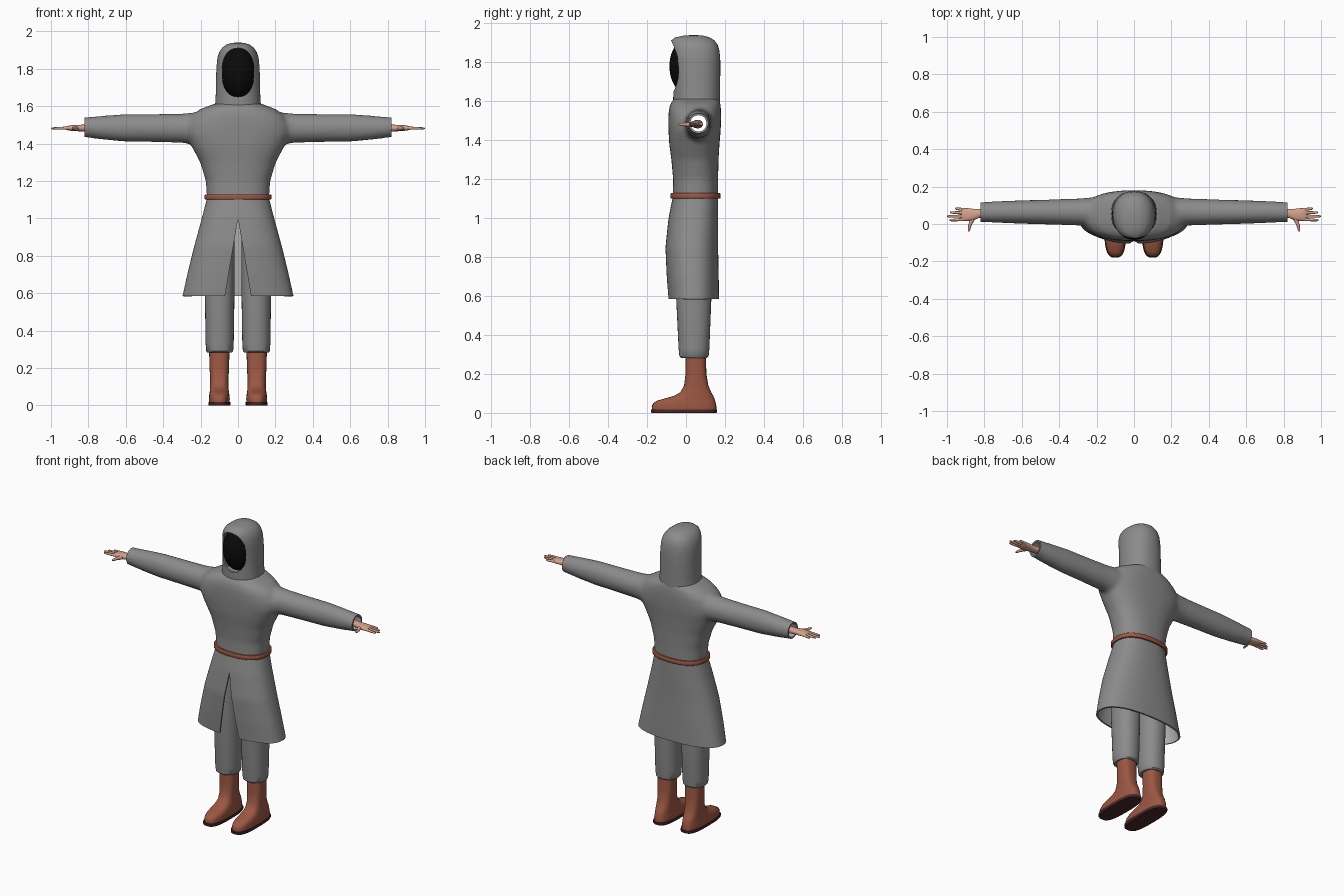
import bpy, bmesh, math
from mathutils import Vector

if "Cube" in bpy.data.objects:
    bpy.data.objects.remove(bpy.data.objects["Cube"])


def material(name, rgb):
    m = bpy.data.materials.new(name)
    m.diffuse_color = (*rgb, 1)
    m.use_nodes = True
    m.node_tree.nodes["Principled BSDF"].inputs["Base Color"].default_value = m.diffuse_color
    return m


GREY = material("grey cloth", (0.26, 0.26, 0.26))
LINING = material("light grey lining", (0.42, 0.42, 0.42))
LEATHER = material("red brown leather", (0.33, 0.095, 0.055))
SOLE = material("dark sole", (0.07, 0.02, 0.022))
SKIN = material("skin", (0.66, 0.36, 0.26))
BLACK = material("black", (0.003, 0.003, 0.003))


def loft(bm, axis, rings, n=2.0, seg=32):
    """Closed loft along an axis; ring = (position, centre u, centre v, radius u, radius v)."""
    loops = []
    for p, cu, cv, ru, rv in rings:
        loop = []
        for i in range(seg):
            a = 2 * math.pi * i / seg
            c, s = math.cos(a), math.sin(a)
            u = cu + ru * math.copysign(abs(c) ** (2 / n), c)
            v = cv + rv * math.copysign(abs(s) ** (2 / n), s)
            co = {"x": (p, u, v), "y": (u, p, v), "z": (u, v, p)}[axis]
            loop.append(bm.verts.new(co))
        loops.append(loop)
    faces = [bm.faces.new(loops[0]), bm.faces.new(loops[-1])]
    for a, b in zip(loops, loops[1:]):
        for i in range(seg):
            j = (i + 1) % seg
            faces.append(bm.faces.new((a[i], a[j], b[j], b[i])))
    bmesh.ops.recalc_face_normals(bm, faces=faces)


def upright(rows, x=0):
    """Rows (z, half width, y front, y back) to z-axis rings."""
    return [(z, x, (a + b) / 2, w, (b - a) / 2) for z, w, a, b in rows]


def make(name, bm, *mats):
    me = bpy.data.meshes.new(name)
    bm.to_mesh(me)
    bm.free()
    ob = bpy.data.objects.new(name, me)
    bpy.context.collection.objects.link(ob)
    for m in mats:
        me.materials.append(m)
    return ob


def bake(ob):
    dg = bpy.context.evaluated_depsgraph_get()
    me = bpy.data.meshes.new_from_object(ob.evaluated_get(dg))
    ob.modifiers.clear()
    ob.data = me


def finish(ob, mirror=False, angle=40):
    if mirror:
        ob.modifiers.new("mirror", "MIRROR")
    bake(ob)
    bpy.ops.object.select_all(action="DESELECT")
    ob.select_set(True)
    bpy.context.view_layer.objects.active = ob
    bpy.ops.object.shade_smooth_by_angle(angle=math.radians(angle))


def lofted(name, mat, axis, rings, n=2.0, seg=32, mirror=False, angle=40):
    bm = bmesh.new()
    loft(bm, axis, rings, n, seg)
    finish(make(name, bm, mat), mirror, angle)


# Tunic: body and sleeves fused into one smooth surface
bm = bmesh.new()
loft(bm, "z", upright([
    (0.54, 0.31, -0.09, 0.17), (0.59, 0.296, -0.092, 0.17), (0.70, 0.272, -0.10, 0.168),
    (0.85, 0.235, -0.106, 0.165), (1.0, 0.194, -0.09, 0.165), (1.11, 0.166, -0.068, 0.165),
    (1.2, 0.172, -0.066, 0.165), (1.3, 0.202, -0.075, 0.167), (1.38, 0.245, -0.086, 0.172),
    (1.45, 0.282, -0.09, 0.178), (1.5, 0.28, -0.091, 0.18), (1.55, 0.25, -0.089, 0.18),
    (1.585, 0.2, -0.081, 0.177), (1.615, 0.12, -0.062, 0.172)]), 2.4, 64)
for s in (1, -1):
    loft(bm, "x", [(s * x, 0.064, z, ry, rz) for x, z, ry, rz in [
        (0.15, 1.48, 0.085, 0.095), (0.3, 1.482, 0.072, 0.078), (0.45, 1.483, 0.067, 0.075),
        (0.6, 1.484, 0.063, 0.074), (0.72, 1.485, 0.058, 0.064), (0.82, 1.487, 0.053, 0.053),
        (0.87, 1.487, 0.051, 0.05)]], 2, 48)
tunic = make("tunic", bm, GREY, LINING)
rm = tunic.modifiers.new("fuse", "REMESH")
rm.mode = "VOXEL"
rm.voxel_size = 0.012
sm = tunic.modifiers.new("soften", "SMOOTH")
sm.factor = 0.5
sm.iterations = 8
bake(tunic)

# Open the hem and cuffs, cut the front slit, then give the cloth thickness
bm = bmesh.new()
bm.from_mesh(tunic.data)
for co, no in (((0, 0, 0.585), (0, 0, -1)), ((0.82, 0, 0), (1, 0, 0)), ((-0.82, 0, 0), (-1, 0, 0))):
    bmesh.ops.bisect_plane(bm, geom=bm.verts[:] + bm.edges[:] + bm.faces[:],
                           plane_co=co, plane_no=no, clear_outer=True)
for s in (1, -1):
    front = [f for f in bm.faces if f.calc_center_median().y < 0 and f.calc_center_median().z < 1.0]
    parts = {e for f in front for e in f.edges} | {v for f in front for v in f.verts}
    bmesh.ops.bisect_plane(bm, geom=front + list(parts), plane_co=(0, 0, 1.0), plane_no=(s, 0, 0.169))
slit = []
for f in bm.faces:
    c = f.calc_center_median()
    if c.y < 0 and abs(c.x) < 0.169 * (1.0 - c.z):
        slit.append(f)
bmesh.ops.delete(bm, geom=slit, context="FACES")
bm.to_mesh(tunic.data)
bm.free()
so = tunic.modifiers.new("thickness", "SOLIDIFY")
so.thickness = 0.01
so.offset = -1
so.material_offset = 1
finish(tunic, angle=50)

# Hood with an oval face opening
bm = bmesh.new()
loft(bm, "z", upright([
    (1.57, 0.126, -0.062, 0.175), (1.61, 0.122, -0.066, 0.175), (1.66, 0.119, -0.064, 0.175),
    (1.74, 0.118, -0.066, 0.176), (1.81, 0.115, -0.074, 0.176), (1.86, 0.110, -0.08, 0.172),
    (1.89, 0.100, -0.08, 0.163), (1.912, 0.085, -0.076, 0.147), (1.928, 0.064, -0.056, 0.122),
    (1.937, 0.038, -0.015, 0.09), (1.94, 0.012, 0.025, 0.055)]), 2.25, 48)
hood = make("hood", bm, GREY)
so = hood.modifiers.new("thickness", "SOLIDIFY")
so.thickness = 0.012
so.offset = -1
bm = bmesh.new()
loft(bm, "y", [(-0.3, 0, 1.78, 0.086, 0.13), (0.02, 0, 1.78, 0.086, 0.13)], 2.3, 48)
cutter = make("hood_opening_cutter", bm)
cutter.hide_render = True
bo = hood.modifiers.new("opening", "BOOLEAN")
bo.operation = "DIFFERENCE"
bo.solver = "EXACT"
bo.object = cutter
finish(hood)
bpy.data.objects.remove(cutter)

# Dark face inside the hood
bm = bmesh.new()
bmesh.ops.create_uvsphere(bm, u_segments=32, v_segments=20, radius=1)
bmesh.ops.scale(bm, vec=Vector((0.092, 0.085, 0.137)), verts=bm.verts)
bmesh.ops.translate(bm, vec=Vector((0, 0, 1.78)), verts=bm.verts)
finish(make("shadowed_face", bm, BLACK))

# Belt
lofted("belt", LEATHER, "z", upright([
    (1.1, 0.176, -0.077, 0.175), (1.104, 0.179, -0.08, 0.178),
    (1.124, 0.179, -0.08, 0.178), (1.128, 0.176, -0.077, 0.175)]), 2.4, 64)

# Trousers
lofted("trousers", GREY, "z", upright([
    (0.283, 0.066, -0.026, 0.108), (0.29, 0.072, -0.034, 0.116), (0.33, 0.075, -0.038, 0.12),
    (0.58, 0.079, -0.05, 0.13), (0.85, 0.08, -0.058, 0.13), (1.02, 0.07, -0.045, 0.12)],
    0.098), 2.2, 32, True)

# Boots and soles
lofted("boots", LEATHER, "z", upright([
    (0.014, 0.055, -0.174, 0.156), (0.035, 0.056, -0.176, 0.156), (0.05, 0.055, -0.168, 0.153),
    (0.062, 0.053, -0.15, 0.15), (0.075, 0.051, -0.105, 0.146), (0.088, 0.05, -0.06, 0.14),
    (0.105, 0.049, -0.03, 0.13), (0.14, 0.049, -0.01, 0.115), (0.2, 0.052, -0.002, 0.105),
    (0.31, 0.055, -0.002, 0.101)], 0.1), 2.7, 36, True)
lofted("boot_soles", SOLE, "z", upright([
    (0, 0.057, -0.178, 0.157), (0.004, 0.059, -0.18, 0.16), (0.018, 0.059, -0.18, 0.16)],
    0.1), 3, 36, True)

# Hands: palm, four fingers and a thumb
bm = bmesh.new()
Z = 1.483
loft(bm, "x", [(x, y, Z, ry, rz) for x, y, ry, rz in [
    (0.76, 0.06, 0.026, 0.022), (0.83, 0.056, 0.024, 0.018), (0.86, 0.05, 0.031, 0.017),
    (0.89, 0.05, 0.035, 0.015), (0.915, 0.05, 0.033, 0.011), (0.922, 0.05, 0.029, 0.007)]], 2.3, 20)
for y0, y1, tip in ((0.076, 0.083, 0.957), (0.059, 0.062, 0.985), (0.042, 0.041, 1.0), (0.025, 0.02, 0.986)):
    loft(bm, "x", [(0.9 + (tip - 0.9) * t, y0 + (y1 - y0) * t, Z - 0.002 * t, r, r)
                   for t, r in ((0, 0.009), (0.6, 0.0075), (0.9, 0.006), (1, 0.003))], 2, 10)
loft(bm, "y", [(y, x, Z - 0.002, r, r) for y, x, r in [
    (0.04, 0.86, 0.014), (0.015, 0.868, 0.012), (-0.005, 0.877, 0.009),
    (-0.03, 0.882, 0.007), (-0.04, 0.884, 0.003)]], 2, 12)
finish(make("hands", bm, SKIN), True, 60)
